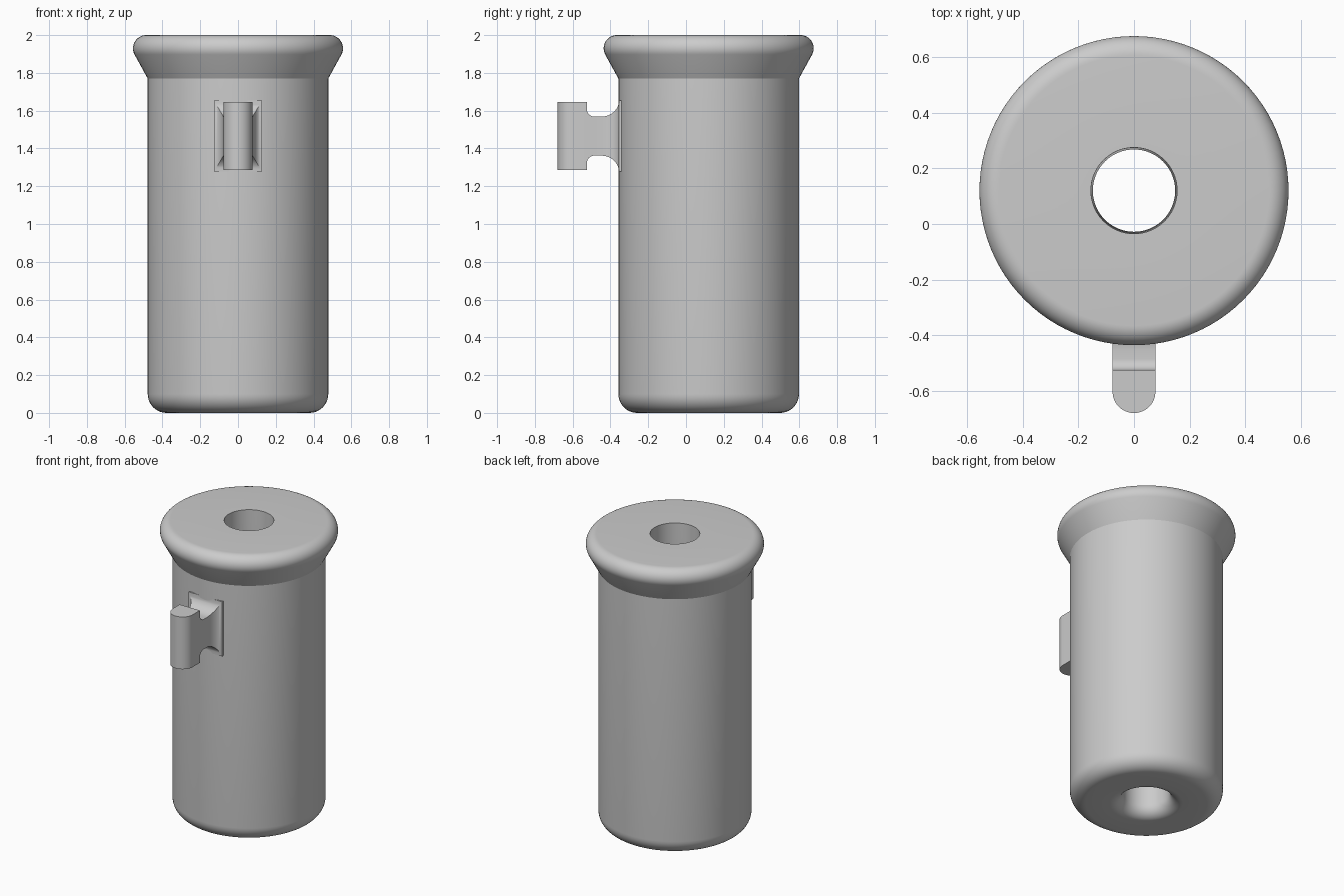
import bpy, bmesh
from math import sin, cos, radians, pi

cube = bpy.data.objects.get("Cube")
if cube:
    bpy.data.objects.remove(cube)

grey = bpy.data.materials.new("grey_plastic")
grey.use_nodes = True
grey.diffuse_color = (0.6, 0.6, 0.6, 1)
grey.node_tree.nodes["Principled BSDF"].inputs["Base Color"].default_value = (0.6, 0.6, 0.6, 1)

AXIS_Y = 0.12     # centre of the round body
LUG_Z = 1.465     # mid height of the lug
LUG_X = 0.077     # half width of the lug


def arc(cx, cz, r, start, end, steps=10):
    angles = [radians(start + (end - start) * i / steps) for i in range(steps + 1)]
    return [(cx + r * cos(a), cz + r * sin(a)) for a in angles]


def loft(name, rings, closed=False):
    """Skin a list of point loops; join last to first if closed, else cap the ends."""
    bm = bmesh.new()
    loops = [[bm.verts.new(p) for p in ring] for ring in rings]
    pairs = list(zip(loops, loops[1:]))
    if closed:
        pairs.append((loops[-1], loops[0]))
    else:
        bm.faces.new(loops[0])
        bm.faces.new(loops[-1])
    for a, b in pairs:
        n = len(a)
        for i in range(n):
            j = (i + 1) % n
            bm.faces.new((a[i], a[j], b[j], b[i]))
    bmesh.ops.recalc_face_normals(bm, faces=bm.faces)
    mesh = bpy.data.meshes.new(name)
    bm.to_mesh(mesh)
    bm.free()
    mesh.materials.append(grey)
    obj = bpy.data.objects.new(name, mesh)
    bpy.context.collection.objects.link(obj)
    bpy.ops.object.select_all(action="DESELECT")
    obj.select_set(True)
    bpy.context.view_layer.objects.active = obj
    bpy.ops.object.shade_smooth_by_angle(angle=radians(25))
    return obj


# Body: rounded base, straight wall, flared rolled rim and a through bore
profile = (arc(0.378, 0.1, 0.1, -90, 0)
           + [(0.478, 1.77)]
           + arc(0.486, 1.93, 0.07, -28, 90, 14)
           + [(0.155, 2.0)]
           + arc(0.228, 0.08, 0.08, 180, 270))
SEGMENTS = 96
turns = [2 * pi * i / SEGMENTS for i in range(SEGMENTS)]
loft("body", [[(r * cos(t), AXIS_Y + r * sin(t), z) for t in turns]
              for r, z in profile], closed=True)

# Lug head: upright bar with a rounded front
outline = [(-LUG_X, -0.525)] + arc(0, -0.603, LUG_X, 180, 360, 24) + [(LUG_X, -0.525)]
loft("lug_head", [[(x, y, z) for x, y in outline] for z in (1.285, 1.645)])

# Lug neck: waisted web that flares into the body on all four sides
sections = [(-0.54, LUG_X, 0.143)]
for i in range(9):
    a = i / 8 * pi / 2
    sections.append((-0.525 + 0.04 * (1 - cos(a)), LUG_X, 0.143 - 0.04 * sin(a)))
for i in range(13):
    a = i / 12 * pi / 2
    flare = 1 - cos(a)
    sections.append((-0.45 + 0.095 * sin(a), LUG_X + 0.05 * flare, 0.103 + 0.085 * flare))
sections.append((-0.3, LUG_X + 0.05, 0.188))
loft("lug_neck", [[(sx * w, y, LUG_Z + sz * h)
                   for sx, sz in ((-1, -1), (1, -1), (1, 1), (-1, 1))]
                  for y, w, h in sections])
